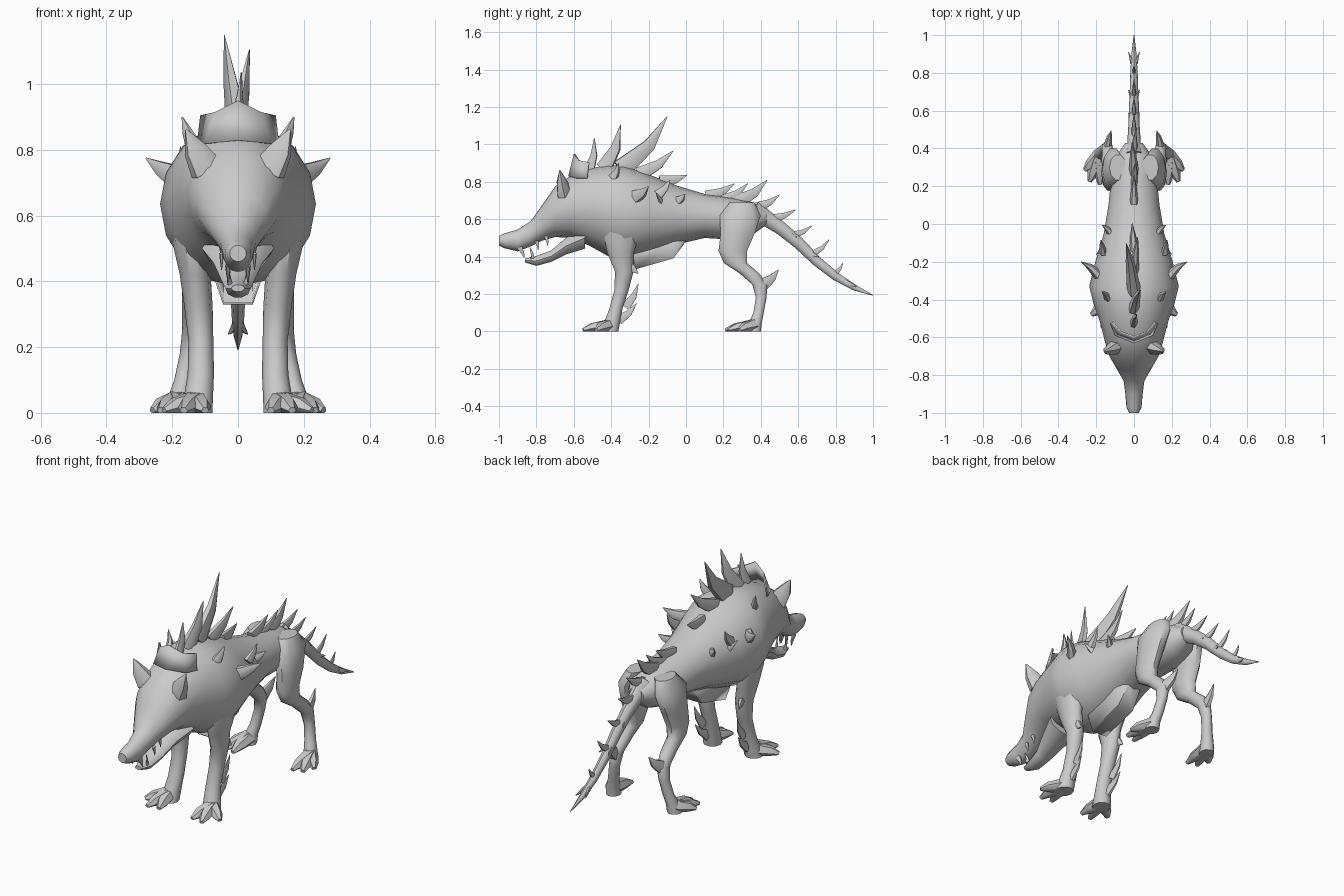
import bpy, bmesh, math
from mathutils import Vector

if "Cube" in bpy.data.objects:
    bpy.data.objects.remove(bpy.data.objects["Cube"])

grey = bpy.data.materials.new("stone_grey")
grey.diffuse_color = (0.6, 0.6, 0.6, 1)
grey.use_nodes = True
grey.node_tree.nodes["Principled BSDF"].inputs["Base Color"].default_value = grey.diffuse_color


def finish(name, bm, mirror=False, angle=50):
    bmesh.ops.recalc_face_normals(bm, faces=bm.faces)
    me = bpy.data.meshes.new(name)
    bm.to_mesh(me)
    bm.free()
    ob = bpy.data.objects.new(name, me)
    bpy.context.collection.objects.link(ob)
    me.materials.append(grey)
    if mirror:
        ob.modifiers.new("Mirror", 'MIRROR').use_mirror_merge = False
    bpy.ops.object.select_all(action='DESELECT')
    ob.select_set(True)
    bpy.context.view_layer.objects.active = ob
    bpy.ops.object.shade_smooth_by_angle(angle=math.radians(angle))
    return ob


def skin(bm, rings):
    """Bridge equal rings of points and cap both ends."""
    rows = [[bm.verts.new(p) for p in r] for r in rings]
    n = len(rows[0])
    for a, b in zip(rows, rows[1:]):
        for i in range(n):
            j = (i + 1) % n
            bm.faces.new((a[i], a[j], b[j], b[i]))
    bm.faces.new(rows[0])
    bm.faces.new(rows[-1])


def circle(n):
    return [(math.cos(2 * math.pi * i / n), math.sin(2 * math.pi * i / n)) for i in range(n)]


def loft_y(name, sections, n=16):
    """Sections: y, top, bottom, half width."""
    bm = bmesh.new()
    skin(bm, [[(w * c, y, (t + b) / 2 + (t - b) / 2 * s) for c, s in circle(n)]
              for y, t, b, w in sections])
    return finish(name, bm)


def loft_z(name, sections, n=10):
    """Sections: z, x, y, x radius, y radius; mirrored."""
    bm = bmesh.new()
    skin(bm, [[(x + rx * c, y + ry * s, z) for c, s in circle(n)]
              for z, x, y, rx, ry in sections])
    return finish(name, bm, True)


def tube(bm, pts, radii, n=6, flat=1.0, floor=False):
    """Tube along pts; flat scales its sideways radius."""
    pts = [Vector(p) for p in pts]
    rings = []
    for i, p in enumerate(pts):
        d = (pts[min(i + 1, len(pts) - 1)] - pts[max(i - 1, 0)]).normalized()
        side = d.cross(Vector((0, 0, 1)))
        if side.length < 0.05:
            side = Vector((1, 0, 0))
        side.normalize()
        up = side.cross(d)
        ring = [p + radii[i] * (flat * c * side + s * up) for c, s in circle(n)]
        if floor:
            for v in ring:
                v.z = max(v.z, 0)
        rings.append(ring)
    skin(bm, rings)


def spike(bm, base, tip, r, flat=0.6, bend=0.12, n=6):
    """Thorn that sweeps backwards and then curls up to its tip."""
    a, b = Vector(base), Vector(tip)
    h = (b - a).length
    mid = a.lerp(b, 0.5) + Vector((0, bend * h * 0.6, -bend * h * 0.3))
    tube(bm, [a, mid, b], [r, r * 0.62, 0.002], n, flat)


# Torso with neck, skull and snout
loft_y("body", [
    (-1.0, .51, .46, .025), (-.97, .525, .445, .04), (-.9, .545, .428, .046),
    (-.83, .59, .455, .055), (-.77, .675, .485, .09), (-.70, .775, .505, .13),
    (-.62, .83, .50, .155), (-.52, .87, .46, .18), (-.42, .89, .405, .215),
    (-.33, .885, .385, .237), (-.2, .84, .42, .205), (-.05, .78, .465, .16),
    (.1, .735, .50, .135), (.25, .715, .49, .12), (.36, .69, .52, .095), (.43, .65, .57, .045)])

# Open lower jaw
loft_y("lower_jaw", [
    (-.86, .39, .368, .02), (-.8, .405, .35, .038), (-.72, .435, .37, .05),
    (-.64, .505, .41, .075), (-.54, .56, .44, .11)], 10)

# Fangs
bm = bmesh.new()
spike(bm, (.03, -.89, .45), (.03, -.865, .395), .016)
spike(bm, (.025, -.82, .39), (.03, -.835, .45), .012)
for y, z in ((-.80, .475), (-.75, .50)):
    spike(bm, (.05, y, z + .01), (.05, y + .01, z - .04), .012)
finish("fangs", bm, True)

# Ears
bm = bmesh.new()
tube(bm, [(.095, -.65, .74), (.13, -.665, .80), (.158, -.675, .862)], [.055, .038, .003], 6, .75)
finish("ears", bm, True)

# Collar crest: thin curved plate behind the ears
bm = bmesh.new()
low = [(-.125, -.53, .82), (-.10, -.59, .82), (0, -.63, .83), (.10, -.59, .82), (.125, -.53, .82)]
high = [(-.115, -.52, .905), (-.07, -.575, .915), (0, -.60, .95), (.07, -.575, .915), (.115, -.52, .905)]
lo = [bm.verts.new(p) for p in low]
hi = [bm.verts.new(p) for p in high]
for i in range(4):
    bm.faces.new((lo[i], lo[i + 1], hi[i + 1], hi[i]))
finish("collar_crest", bm).modifiers.new("Solid", 'SOLIDIFY').thickness = 0.008

# Belly flap: keel-shaped sheet hanging under the ribs
bm = bmesh.new()
rows = [[bm.verts.new((x, y, z)) for x, z in ((-w, t), (-w * .6, b), (w * .6, b), (w, t))]
        for y, t, b, w in ((-.28, .42, .335, .07), (-.07, .50, .395, .075), (0, .52, .49, .06))]
for a, b in zip(rows, rows[1:]):
    for i in range(3):
        bm.faces.new((a[i], a[i + 1], b[i + 1], b[i]))
finish("belly_flap", bm).modifiers.new("Solid", 'SOLIDIFY').thickness = 0.006

# Legs
loft_z("front_legs", [
    (.66, .15, -.35, .06, .09), (.52, .145, -.345, .055, .10), (.42, .13, -.35, .047, .075),
    (.32, .12, -.33, .043, .052), (.22, .113, -.345, .038, .04), (.12, .113, -.375, .04, .037),
    (.05, .12, -.395, .044, .045), (0, .125, -.41, .047, .05)])
loft_z("hind_legs", [
    (.69, .085, .30, .045, .07), (.62, .11, .29, .058, .115), (.52, .122, .275, .052, .095),
    (.43, .125, .25, .046, .08), (.365, .13, .265, .04, .065), (.31, .135, .34, .036, .055),
    (.25, .14, .395, .03, .042), (.18, .15, .402, .027, .03), (.1, .165, .388, .029, .029),
    (.045, .18, .37, .034, .037), (0, .185, .36, .038, .042)])


# Three splayed toes per foot
def toes(name, ankle, tips):
    bm = bmesh.new()
    a = Vector(ankle)
    for x, y in tips:
        t = Vector((x, y, .006))
        k = a.lerp(t, .65)
        k.z = .018
        tube(bm, [a, k, t], [.04, .03, .012], 6, 1.0, True)
    finish(name, bm, True)


toes("front_toes", (.13, -.41, .03), ((.10, -.54), (.165, -.55), (.225, -.48)))
toes("hind_toes", (.185, .36, .03), ((.18, .21), (.235, .225), (.26, .285)))

# Spurs on elbows, wrists and hocks
bm = bmesh.new()
spike(bm, (.13, -.32, .36), (.14, -.255, .31), .035)
spike(bm, (.12, -.325, .13), (.13, -.255, .255), .03, .35)
spike(bm, (.12, -.36, .06), (.13, -.265, .15), .03, .5)
spike(bm, (.14, .41, .25), (.12, .495, .33), .038)
finish("leg_spurs", bm, True)

# Tail
bm = bmesh.new()
path = [(.36, .645), (.43, .605), (.51, .55), (.60, .475), (.70, .375), (.80, .295), (.90, .235), (1.0, .193)]
tube(bm, [(0, y, z) for y, z in path], [.06, .042, .036, .032, .027, .023, .016, .002], 8, .85)
finish("tail", bm)

# Spine thorns: base y, z, tip x, y, z, radius
bm = bmesh.new()
for y, z, tx, ty, tz, r in (
        (-.52, .86, .01, -.49, 1.035, .033), (-.44, .87, .035, -.35, 1.105, .048),
        (-.35, .865, -.042, -.10, 1.15, .062), (-.25, .84, .02, -.07, .965, .045),
        (-.14, .80, -.01, .005, .835, .04), (.11, .72, 0, .26, .79, .038),
        (.2, .70, .01, .33, .79, .035), (.27, .69, -.01, .435, .81, .045),
        (.37, .66, .01, .50, .73, .032), (.45, .60, 0, .585, .65, .028),
        (.56, .51, 0, .675, .565, .024), (.67, .41, 0, .765, .49, .022),
        (.79, .305, 0, .84, .365, .018)):
    spike(bm, (0, y, z), (tx, ty, tz), r)
finish("spine_thorns", bm)

# Small thorns on the tail sides
bm = bmesh.new()
for y, z in ((.53, .53), (.65, .425), (.85, .265)):
    spike(bm, (.01, y, z), (.03, y + .06, z - .025), .016)
finish("tail_thorns", bm, True)

# Flank thorns: base, tip, radius
bm = bmesh.new()
for base, tip, r in (
        ((.19, -.27, .72), (.28, -.20, .775), .04),
        ((.14, -.39, .82), (.17, -.36, .90), .028),
        ((.165, -.15, .73), (.175, -.085, .81), .03),
        ((.13, -.04, .70), (.17, -.005, .735), .026),
        ((.15, -.13, .68), (.20, -.16, .74), .022)):
    spike(bm, base, tip, r, .7)
finish("flank_thorns", bm, True)
